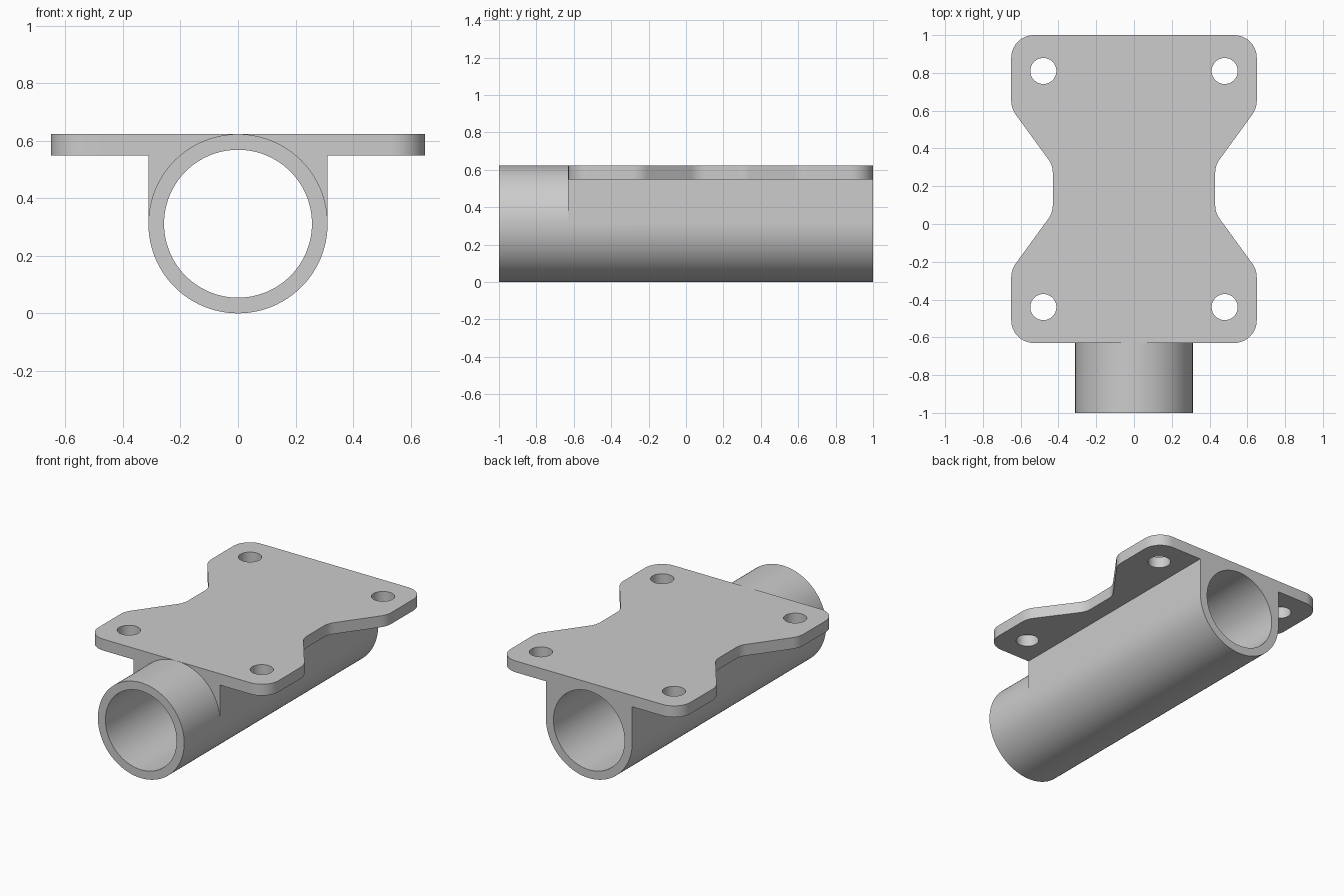
import bpy
import bmesh
import math
from mathutils import Vector

cube = bpy.data.objects.get("Cube")
if cube:
    bpy.data.objects.remove(cube, do_unlink=True)

R = 0.3115          # outer tube radius, also its centre height
BORE = 0.257        # inner tube radius
TOP = 2 * R         # plate upper face
UNDER = 0.549       # plate lower face
FRONT, STEP, BACK = -1.0, -0.63, 1.0
SEGS = 96
MID = (STEP + BACK) / 2

grey = bpy.data.materials.new("plain grey")
grey.use_nodes = True
grey.diffuse_color = (0.604, 0.604, 0.604, 1)
grey.node_tree.nodes["Principled BSDF"].inputs["Base Color"].default_value = grey.diffuse_color


def circle(radius, y):
    return [Vector((radius * math.cos(a), y, R + radius * math.sin(a)))
            for a in (math.tau * i / SEGS for i in range(SEGS))]


def saddle(y):
    """Round below the tube centre, square above it, with points at the plate underside."""
    ring = circle(R, y)
    for p in ring:
        x, z = p.x, p.z - R
        if z > 0:
            k = R / max(abs(x), abs(z))
            p.x, p.z = x * k, R + z * k
            if TOP - 0.08 < p.z < TOP - 0.001:
                p.z = UNDER
    return ring


def fillet(prev, p, nxt, r, steps=10):
    """Arc points that round the corner p."""
    u, v = (prev - p).normalized(), (nxt - p).normalized()
    half = math.acos(u.dot(v)) / 2
    t = r / math.tan(half)
    c = p + (u + v).normalized() * r / math.sin(half)
    a, b = p + u * t - c, p + v * t - c
    turn = math.atan2(a.x * b.y - a.y * b.x, a.dot(b))
    start = math.atan2(a.y, a.x)
    angles = [start + turn * i / steps for i in range(steps + 1)]
    return [c + r * Vector((math.cos(g), math.sin(g))) for g in angles]


def add_loop(bm, points, side):
    verts = [bm.verts.new((side * p.x, p.y, TOP)) for p in points]
    return [bm.edges.new((verts[i - 1], verts[i])) for i in range(len(verts))]


bm = bmesh.new()

# Tube and saddle: one closed sweep of matching rings, outside then back through the bore
rings = [circle(R, FRONT), circle(R, STEP), saddle(STEP),
         saddle(BACK), circle(BORE, BACK), circle(BORE, FRONT)]
rings = [[bm.verts.new(p) for p in ring] for ring in rings]
for k, ring in enumerate(rings):
    last = rings[k - 1]
    for i in range(SEGS):
        bm.faces.new((last[i - 1], last[i], ring[i], ring[i - 1]))

# Plate wings: filleted waisted outline with two bolt holes on each side
upper = [(R, BACK, 0), (0.65, BACK, 0.12), (0.65, 0.612, 0.13), (0.43, 0.31, 0.12)]
lower = [(x, 2 * MID - y, r) for x, y, r in reversed(upper)]
corners = [(Vector((x, y)), r) for x, y, r in upper + lower]
outline = []
for i, (p, r) in enumerate(corners):
    if r:
        outline += fillet(corners[i - 1][0], p, corners[i + 1][0], r)
    else:
        outline.append(p)
holes = [[Vector((0.48 + 0.069 * math.cos(math.tau * i / 40),
                  MID + s * 0.625 + 0.069 * math.sin(math.tau * i / 40)))
          for i in range(40)] for s in (-1, 1)]

for side in (-1, 1):
    edges = []
    for loop in [outline] + holes:
        edges += add_loop(bm, loop, side)
    filled = bmesh.ops.triangle_fill(bm, use_beauty=True, use_dissolve=False,
                                     edges=edges, normal=(0, 0, 1))
    faces = [g for g in filled["geom"] if isinstance(g, bmesh.types.BMFace)]
    lowered = bmesh.ops.extrude_face_region(bm, geom=faces, use_keep_orig=True)
    moved = [g for g in lowered["geom"] if isinstance(g, bmesh.types.BMVert)]
    bmesh.ops.translate(bm, verts=moved, vec=(0, 0, UNDER - TOP))

# Join the parts and drop the hidden walls between them
bmesh.ops.remove_doubles(bm, verts=bm.verts[:], dist=0.0004)
hidden = [f for f in bm.faces
          if all(abs(abs(v.co.x) - R) < 0.001 and v.co.z > UNDER - 0.001 for v in f.verts)]
bmesh.ops.delete(bm, geom=hidden, context='FACES')
bmesh.ops.recalc_face_normals(bm, faces=bm.faces[:])

# Smooth shading with sharp edges kept
for f in bm.faces:
    f.smooth = True
for e in bm.edges:
    e.smooth = len(e.link_faces) == 2 and e.calc_face_angle(0) < 0.5

mesh = bpy.data.meshes.new("tube_mount")
bm.to_mesh(mesh)
bm.free()
mesh.materials.append(grey)
mount = bpy.data.objects.new("tube_mount", mesh)
bpy.context.collection.objects.link(mount)
